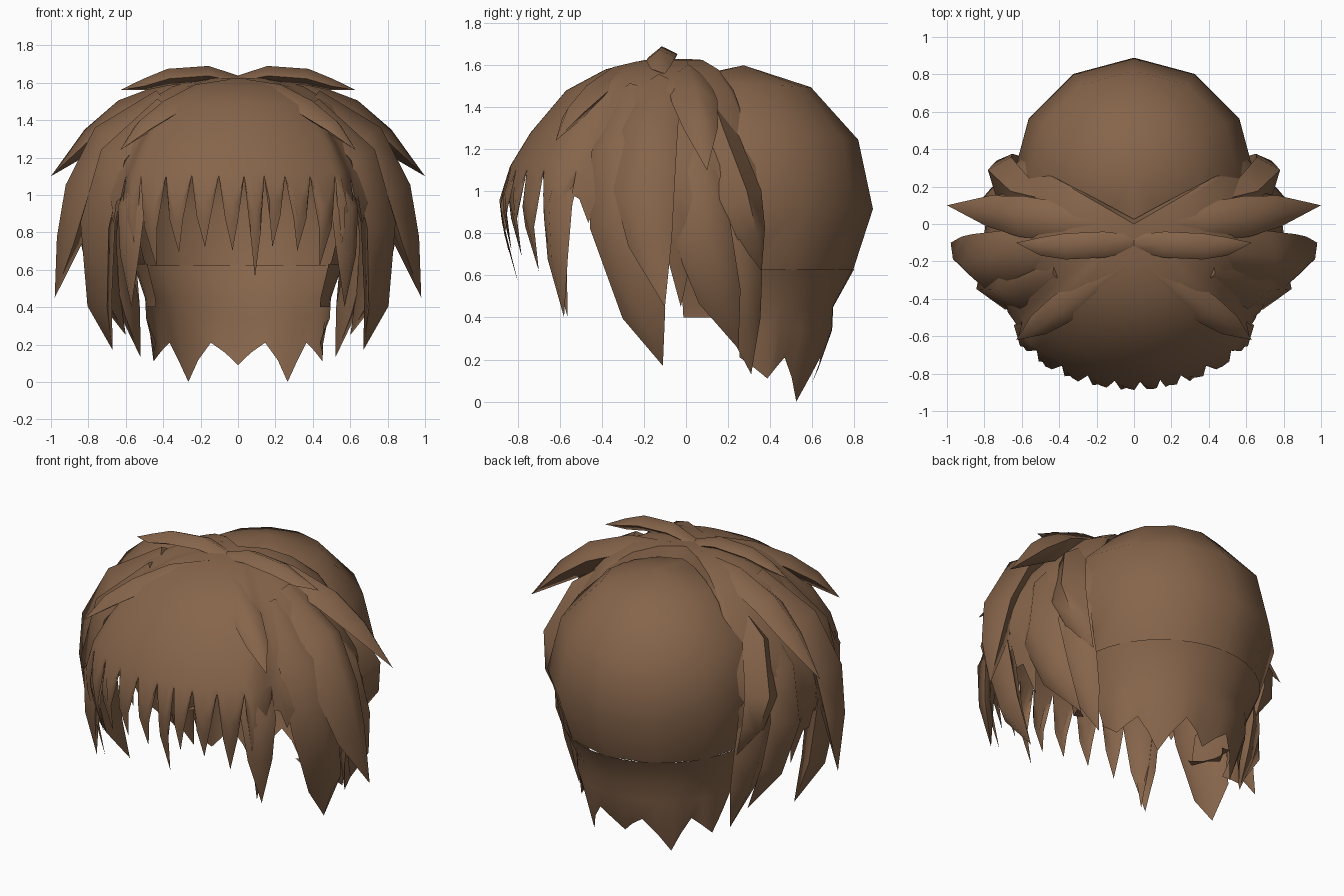
import bpy, bmesh, math
from mathutils import Vector, Matrix

if "Cube" in bpy.data.objects:
    bpy.data.objects.remove(bpy.data.objects["Cube"])

mat = bpy.data.materials.new("brown_hair")
mat.diffuse_color = (0.24, 0.13, 0.07, 1)
mat.use_nodes = True
mat.node_tree.nodes["Principled BSDF"].inputs["Base Color"].default_value = mat.diffuse_color
CAP = Vector((0, 0.24, 0.95))


def finish(name, bm, angle=60):
    bmesh.ops.recalc_face_normals(bm, faces=bm.faces)
    me = bpy.data.meshes.new(name)
    bm.to_mesh(me)
    bm.free()
    ob = bpy.data.objects.new(name, me)
    bpy.context.collection.objects.link(ob)
    me.materials.append(mat)
    bpy.ops.object.select_all(action='DESELECT')
    ob.select_set(True)
    bpy.context.view_layer.objects.active = ob
    bpy.ops.object.shade_smooth_by_angle(angle=math.radians(angle))
    return ob


def lerp_table(table, v):
    for (a, p), (b, q) in zip(table, table[1:]):
        if v <= b:
            return p + (q - p) * max(0, (v - a) / (b - a))
    return table[-1][1]


def sheet(bm, columns):
    cols = [[bm.verts.new(p) for p in c] for c in columns]
    for c, d in zip(cols, cols[1:]):
        for i in range(len(c) - 1):
            bm.faces.new((c[i], c[i + 1], d[i + 1], d[i]))


# Back cap: half sphere, open at the front and below
bm = bmesh.new()
bmesh.ops.create_uvsphere(bm, u_segments=12, v_segments=6, radius=0.65,
                          matrix=Matrix.Translation(CAP) @ Matrix.Rotation(math.radians(-3), 4, 'X'))
for co, no in (((0, -.02, 0), (0, -1, 0)), ((0, 0, .62), (0, 0, -1))):
    bmesh.ops.bisect_plane(bm, geom=bm.verts[:] + bm.edges[:] + bm.faces[:],
                           plane_co=co, plane_no=no, clear_outer=True)
finish("back_cap", bm)

# Nape: the cap narrows to the neck and ends in broad teeth
bm = bmesh.new()
nape = [(-102, .36, .52), (-72, .11, .46), (-43, 0, .38), (0, .09, .36),
        (43, 0, .38), (72, .11, .46), (102, .36, .52)]
edges = [-120, -88, -58, -20, 20, 58, 88, 120]
for (tip, zt, rt), lo, hi in zip(nape, edges, edges[1:]):
    columns = []
    for a, f in ((lo, 0), ((lo + tip) / 2, .45), (tip, 1), ((hi + tip) / 2, .45), (hi, 0)):
        t = math.radians(a)
        z = .21 + (zt - .21) * f if abs(tip) < 90 else .4
        r_end = .42 + (rt - .42) * f
        wide = .05 * abs(a) / 120
        prof = [(.56, .63), (.46 + wide, .45), (.455 + wide, .4 if abs(tip) > 90 else .34), (r_end + wide / 2, z)]
        columns.append([(r * math.sin(t), .24 + r * math.cos(t), h) for r, h in prof])
    sheet(bm, columns)
bmesh.ops.remove_doubles(bm, verts=bm.verts, dist=0.0005)
finish("nape_teeth", bm)

# Front shell with fringe teeth, fanned out from the crown
REACH = [(0, .89), (42, .9), (50, .83), (60, .82), (75, .84), (90, .8), (105, .76), (120, .71)]
DROP = [(-1.63, 0), (-1.625, .22), (-1.58, .43), (-1.48, .64), (-1.28, .83),
        (-1.12, .94), (-.95, 1), (-.78, .97), (-.56, .9), (-.3, .84)]
side = [(32, .62), (43, .40), (55, .85), (72, .6), (88, .45), (102, .42), (114, .6)]
front = [(-22, .69), (-12, .72), (-2, .7), (6.5, .56), (12.5, .72), (22, .7)]
teeth = [(-a, z) for a, z in reversed(side)] + front + side
edges = [-120] + [(p[0] + q[0]) / 2 for p, q in zip(teeth, teeth[1:])] + [120]


def shell_point(a, z):
    r = lerp_table(REACH, abs(a)) * lerp_table(DROP, -z)
    t = math.radians(a)
    return Vector((r * math.sin(t), -r * math.cos(t), z))


def onto_cap(p):
    d = p - CAP
    return CAP + d.normalized() * min(d.length, .645)


bm = bmesh.new()
rows = [1.63, 1.625, 1.58, 1.48, 1.28, 1.12]
for (tip, zt), lo, hi in zip(teeth, edges, edges[1:]):
    columns = []
    v = .05 if abs(tip) < 50 else .5 if abs(tip) < 64 else .7
    for a, f in ((lo, v), ((lo + tip) / 2, max(v, .58)), (tip, 1),
                 ((hi + tip) / 2, max(v, .58)), (hi, v)):
        end = 1.12 + (zt - 1.12) * f
        zs = rows + [1.12 + (end - 1.12) * k / 3 for k in (1, 2, 3)]
        columns.append([shell_point(a, z) for z in zs])
    if lo == -120:
        columns.insert(0, [onto_cap(p) for p in columns[0]])
    if hi == 120:
        columns.append([onto_cap(p) for p in columns[-1]])
    sheet(bm, columns)
bmesh.ops.remove_doubles(bm, verts=bm.verts, dist=0.0005)
finish("front_shell", bm)

# Pointed locks: diamond section swept down a path, facing away from the head
CENTRE = Vector((0, 0, 0.8))


def lock(name, path, width, thick, taper=(.35, .85, 1, .75)):
    mirrored = max(p[0] for p in path) > .01
    for s in ((1, -1) if mirrored else (1,)):
        pts = [Vector((p[0] * s, p[1], p[2])) for p in path]
        bm = bmesh.new()
        rings = []
        for i, p in enumerate(pts[:-1]):
            tan = (pts[i + 1] - pts[max(i - 1, 0)]).normalized()
            out = p - CENTRE
            out = (out - tan * out.dot(tan)).normalized()
            across = tan.cross(out)
            w, t = width * taper[i], thick * taper[i]
            rings.append([bm.verts.new(p + o) for o in
                          (across * w, out * t, -across * w, -out * t)])
        for r, q in zip(rings, rings[1:]):
            for k in range(4):
                n = (k + 1) % 4
                bm.faces.new((r[k], r[n], q[n], q[k]))
        end = bm.verts.new(pts[-1])
        for k in range(4):
            bm.faces.new((rings[-1][k], rings[-1][(k + 1) % 4], end))
        bm.faces.new(rings[0])
        finish(name + (("_right" if s > 0 else "_left") if mirrored else ""), bm, 75)


# Crown locks
lock("crown_lock", [(0, -.1, 1.61), (.16, -.11, 1.645), (.37, -.12, 1.63), (.5, -.12, 1.59),
                    (.63, -.1, 1.56)], .07, .045, (.6, 1, 1, .7))
lock("upper_side_lock", [(.1, 0, 1.58), (.36, .01, 1.53), (.6, .04, 1.43), (.78, .07, 1.3),
                         (1, .1, 1.1)], .11, .085, (.6, .9, 1, .75))
lock("upper_front_lock", [(.04, -.22, 1.59), (.22, -.33, 1.54), (.38, -.45, 1.45),
                          (.51, -.54, 1.36), (.63, -.62, 1.24)], .085, .06, (.5, .9, 1, .75))
# Side locks
lock("outer_side_lock", [(.4, -.12, 1.5), (.7, -.17, 1.3), (.83, -.2, 1.02), (.9, -.17, .76),
                         (.98, -.1, .45)], .15, .1, (.7, .9, 1, .72))
lock("long_side_lock", [(.4, -.25, 1.48), (.66, -.32, 1.2), (.75, -.31, .85), (.74, -.2, .42),
                        (.67, -.11, .17)], .16, .1, (.5, .9, 1, .7))
lock("middle_side_lock", [(.5, .02, 1.38), (.7, .05, 1.08), (.75, .08, .78), (.71, .16, .5),
                          (.6, .25, .25)], .14, .1, (.4, .9, 1, .75))
lock("rear_side_lock", [(.35, .1, 1.46), (.6, .16, 1.25), (.7, .26, .98), (.68, .31, .8),
                        (.6, .36, .62)], .11, .09, (.6, .9, 1, .7))
lock("lower_side_lock", [(.56, .16, 1.2), (.64, .22, .85), (.62, .25, .58), (.58, .27, .38),
                         (.52, .31, .13)], .12, .08, (.7, 1, 1, .75))
# Temple lock at the end of the fringe
lock("temple_lock", [(.22, -.4, 1.5), (.46, -.54, 1.2), (.57, -.61, .93), (.58, -.61, .68),
                     (.57, -.58, .4)], .1, .06, (.5, 1, 1, .7))
